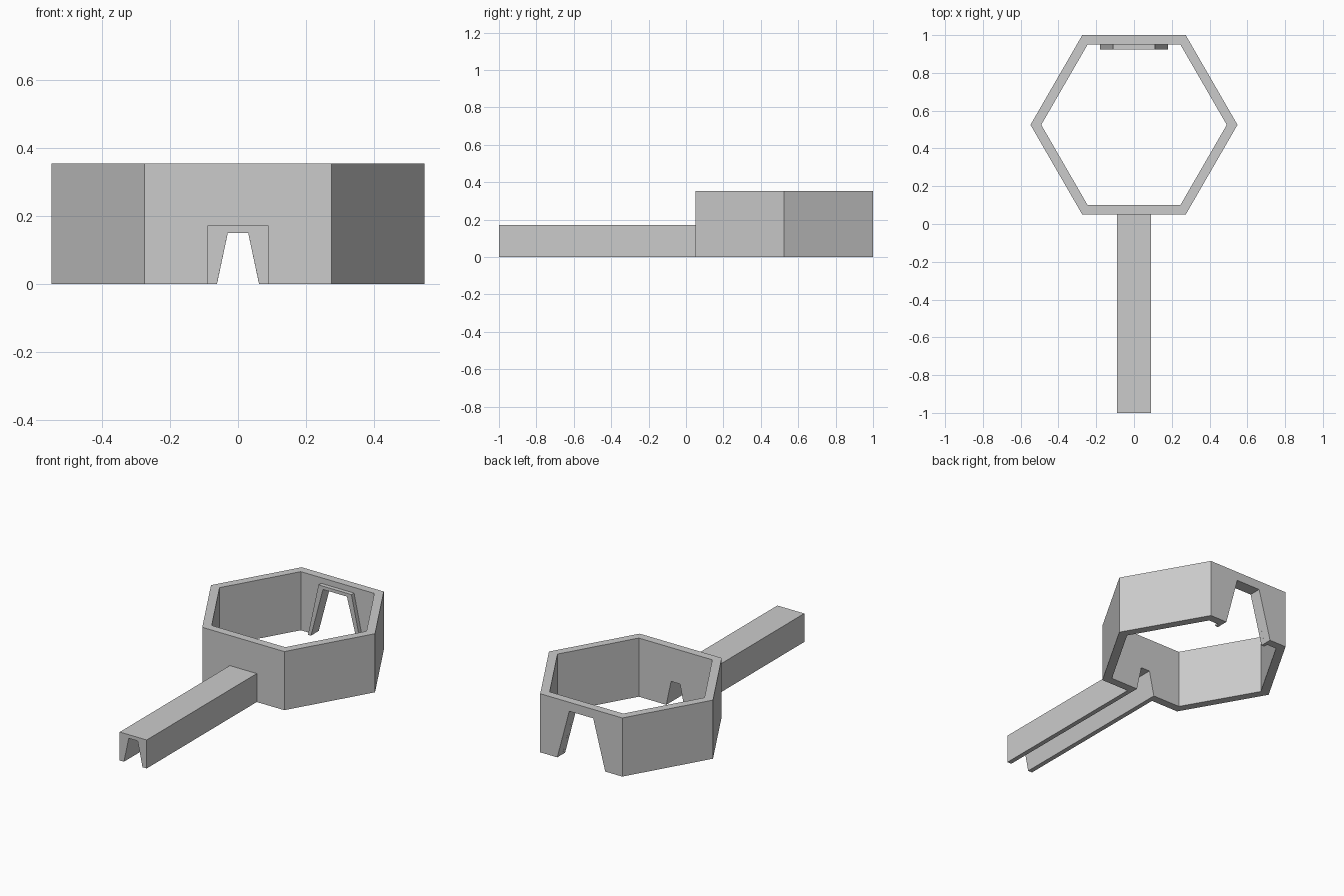
import bpy, bmesh
from math import cos, sin, pi

if "Cube" in bpy.data.objects:
    bpy.data.objects.remove(bpy.data.objects["Cube"])


def make_object(name, bm):
    bmesh.ops.recalc_face_normals(bm, faces=bm.faces)
    mesh = bpy.data.meshes.new(name)
    bm.to_mesh(mesh)
    bm.free()
    obj = bpy.data.objects.new(name, mesh)
    bpy.context.collection.objects.link(obj)
    return obj


def prism(name, half, y0, y1):
    """Mirror a half profile of (x, z) points across x = 0 and extrude along y."""
    pts = half + [(-x, z) for x, z in reversed(half)]
    bm = bmesh.new()
    face = bm.faces.new([bm.verts.new((x, y0, z)) for x, z in pts])
    new = bmesh.ops.extrude_face_region(bm, geom=[face])["geom"]
    verts = [v for v in new if isinstance(v, bmesh.types.BMVert)]
    bmesh.ops.translate(bm, verts=verts, vec=(0, y1 - y0, 0))
    return make_object(name, bm)


def hex_ring(name, cy, r_out, r_in, height):
    bm = bmesh.new()
    loops = [[bm.verts.new((r * cos(i * pi / 3), cy + r * sin(i * pi / 3), z))
              for i in range(6)]
             for r, z in ((r_out, 0), (r_out, height), (r_in, height), (r_in, 0))]
    for a, b in zip(loops, loops[1:] + loops[:1]):
        for i in range(6):
            j = (i + 1) % 6
            bm.faces.new((a[i], a[j], b[j], b[i]))
    return make_object(name, bm)


def cut(obj, cutter):
    cutter.hide_render = True
    cutter.hide_set(True)
    mod = obj.modifiers.new(cutter.name, 'BOOLEAN')
    mod.operation = 'DIFFERENCE'
    mod.solver = 'EXACT'
    mod.object = cutter


# Hexagonal chamber wall
ring = hex_ring("hexagonal_wall", 0.525, 0.548, 0.491, 0.354)

# Openings through the front and back walls (slopes continue below the floor)
cut(ring, prism("front_opening_cutter", [(0.083, -0.1), (0.03, 0.15)], 0.0, 0.2))
cut(ring, prism("back_opening_cutter", [(0.187, -0.1), (0.08, 0.30)], 0.90, 1.1))

# Long entrance passage with a tapered channel underneath
prism("entrance_passage",
      [(0.03, 0.15), (0.062, 0), (0.09, 0), (0.09, 0.172)][::-1][::-1],
      -1.0, 0.0505)

# Raised door frame on the inside of the back wall
prism("door_frame", [(0.08, 0.30), (0.16, 0), (0.18, 0), (0.11, 0.32)], 0.925, 0.9502)
